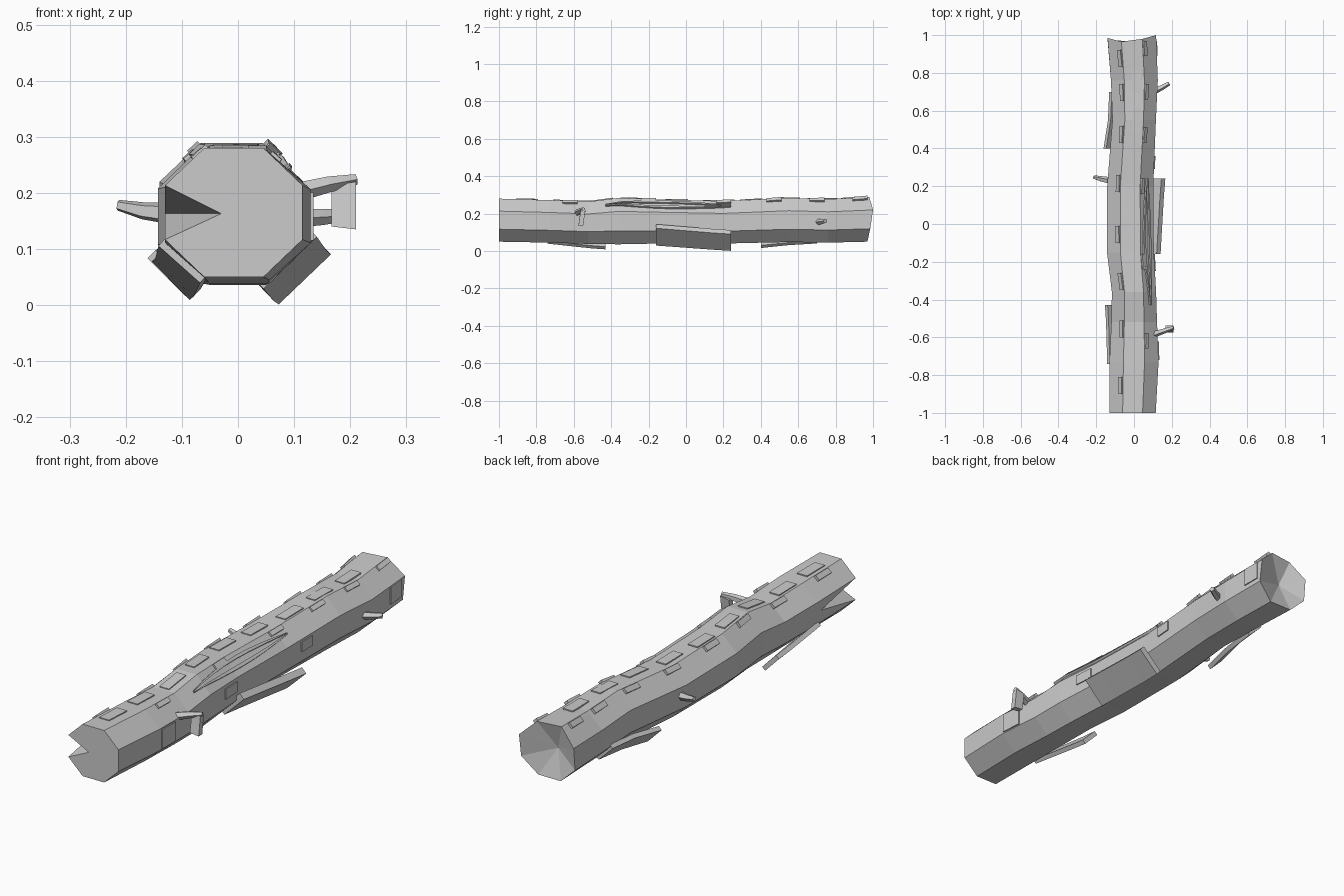
import bpy, bmesh, math, random
from mathutils import Vector

if "Cube" in bpy.data.objects:
    bpy.data.objects.remove(bpy.data.objects["Cube"])

random.seed(4)
bark = bpy.data.materials.new("bark grey")
bark.diffuse_color = (0.6, 0.6, 0.6, 1)
bark.use_nodes = True
bark.node_tree.nodes["Principled BSDF"].inputs["Base Color"].default_value = bark.diffuse_color

# stations along the log: y, left x, right x, bottom z, top z
ST = [(-1, -.13, .115, .05, .28), (-.73, -.13, .13, .045, .272),
      (-.52, -.12, .122, .038, .264), (-.36, -.117, .117, .036, .284),
      (-.15, -.143, .105, .04, .276), (.2, -.142, .102, .04, .267),
      (.55, -.114, .116, .048, .284), (.76, -.122, .126, .045, .277),
      (.97, -.14, .117, .05, .289)]


def ring(y):
    """Octagon corners at y: top-left, then clockwise seen from the front."""
    y = max(-1, min(.97, y))
    for a, b in zip(ST, ST[1:]):
        if y <= b[0]:
            break
    f = (y - a[0]) / (b[0] - a[0])
    l, r, lo, hi = [p + (q - p) * f for p, q in zip(a[1:], b[1:])]
    cx, cz = .285 * (r - l), .29 * (hi - lo)
    return [Vector(p) for p in ((l + cx, y, hi), (r - cx, y, hi), (r, y, hi - cz), (r, y, lo + cz),
                                (r - cx, y, lo), (l + cx, y, lo), (l, y, lo + cz), (l, y, hi - cz))]


def finish(bm, name):
    bmesh.ops.recalc_face_normals(bm, faces=bm.faces)
    me = bpy.data.meshes.new(name)
    bm.to_mesh(me)
    bm.free()
    me.materials.append(bark)
    ob = bpy.data.objects.new(name, me)
    bpy.context.collection.objects.link(ob)
    return ob


def skin(bm, rows):
    """Join closed cross-sections and cap both ends."""
    vs = [[bm.verts.new(p) for p in row] for row in rows]
    n = len(vs[0])
    for a, b in zip(vs, vs[1:]):
        for k in range(n):
            bm.faces.new((a[k], a[(k + 1) % n], b[(k + 1) % n], b[k]))
    bm.faces.new(vs[0])
    bm.faces.new(vs[-1])


def plate(name, side, y0, y1, t0, t1, lift0, lift1, thick, n=4):
    """Bark slab lying on one side of the log; t runs across that side."""
    bm = bmesh.new()
    rows = []
    for i in range(n + 1):
        f = i / n
        c = ring(y0 + (y1 - y0) * f)
        a, b = c[side], c[(side + 1) % 8]
        d = b - a
        out = Vector((-d.z, 0, d.x)).normalized()
        ta = t0(f) if callable(t0) else t0
        tb = t1(f) if callable(t1) else t1
        h = lift0 + (lift1 - lift0) * f
        rows.append([a + d * ta + out * h, a + d * tb + out * h,
                     a + d * tb + out * (h - thick), a + d * ta + out * (h - thick)])
    skin(bm, rows)
    return finish(bm, name)


def stub(name, pts, radii, sides=5):
    """Tapered twig along a path."""
    bm = bmesh.new()
    pts = [Vector(p) for p in pts]
    d = (pts[-1] - pts[0]).normalized()
    u = d.cross(Vector((0, 0, 1))).normalized()
    w = u.cross(d)
    skin(bm, [[p + (u * math.cos(k * math.tau / sides) + w * math.sin(k * math.tau / sides)) * r
               for k in range(sides)] for p, r in zip(pts, radii)])
    return finish(bm, name)


# log trunk with a split at the front and a jagged hollowed back end
bm = bmesh.new()
rows = [[bm.verts.new(p) for p in ring(s[0])] for s in ST]
for v, y in zip(rows[-1], (.965, .98, 1.0, .985, .97, .97, .975, .985)):
    v.co.y = y
split = bm.verts.new((-.13, -.76, .163))
heart = bm.verts.new((-.03, -1, .163))
back = bm.verts.new((-.03, .935, .175))
for i, (a, b) in enumerate(zip(rows, rows[1:])):
    for k in range(8):
        j = (k + 1) % 8
        if i == 0 and k == 6:
            bm.faces.new((a[6], split, b[6]))
            bm.faces.new((split, b[7], b[6]))
            bm.faces.new((split, a[7], b[7]))
        else:
            bm.faces.new((a[k], a[j], b[j], b[k]))
for k in range(8):
    j = (k + 1) % 8
    if k != 6:
        bm.faces.new((rows[0][k], heart, rows[0][j]))
    bm.faces.new((rows[-1][k], rows[-1][j], back))
bm.faces.new((rows[0][7], heart, split))
bm.faces.new((rows[0][6], split, heart))
finish(bm, "log_trunk")

# large peeling bark slabs low on both sides
plate("bark_slab_right", 3, -.16, .24, -.35, 1.0, .015, .055, .03)
plate("bark_slab_left_back", 5, .4, .7, .05, 1.05, .045, .012, .02)
plate("bark_slab_left_front", 5, -.74, -.43, .05, 1.05, .012, .045, .02)

# long lens-shaped crack with raised lips on the upper right
arc = lambda f: math.sin(math.pi * f)
plate("crack_lip_upper", 1, -.43, .24, lambda f: .43 - .25 * arc(f), lambda f: .46 - .14 * arc(f),
      .01, .01, .02, 8)
plate("crack_lip_lower", 1, -.43, .24, lambda f: .49 + .08 * arc(f), lambda f: .52 + .2 * arc(f),
      .01, .01, .02, 8)

# flat bark patches on the right side
for y0, y1, t0, t1 in ((-.72, -.62, .05, .95), (-.25, -.16, .15, .6), (.29, .36, .1, .55), (.89, .97, .02, .8)):
    plate("bark_patch", 2, y0, y1, t0, t1, .005, .005, .008, 1)

# small raised flakes along the upper ridges
for y in (-.62, -.2, .2, .47, .7, .93):
    plate("ridge_flake_right", 1, y - .04, y + .04, .02, .24, .008, .012, .014, 1)
for y in (-.85, -.55, -.3, -.05, .22, .48, .7, .88):
    plate("ridge_flake_left", 7, y - .05, y + .04, .72, .97, .007, .011, .014, 1)
for i in range(9):
    y, t = -.85 + .2 * i, random.uniform(.05, .5)
    plate("top_flake", 0, y - .06, y + .06, t, t + .45, .004, .005, .008, 1)

# broken branch stubs
stub("branch_stub_left", [(-.12, .228, .163), (-.17, .237, .168), (-.214, .248, .178)], (.02, .016, .01))
stub("branch_stub_right_back", [(.1, .7, .155), (.15, .725, .157), (.185, .745, .16)], (.018, .015, .012))
stub("branch_stub_right_front", [(.1, -.585, .2), (.16, -.565, .215), (.21, -.548, .224)], (.018, .015, .01))

# flap hanging from the front right stub
bm = bmesh.new()
skin(bm, [[(.167, y, .14), (.21, y, .135), (.21, y + .012, .22), (.167, y + .012, .212)]
          for y in (-.575, -.55)])
finish(bm, "hanging_flap")
